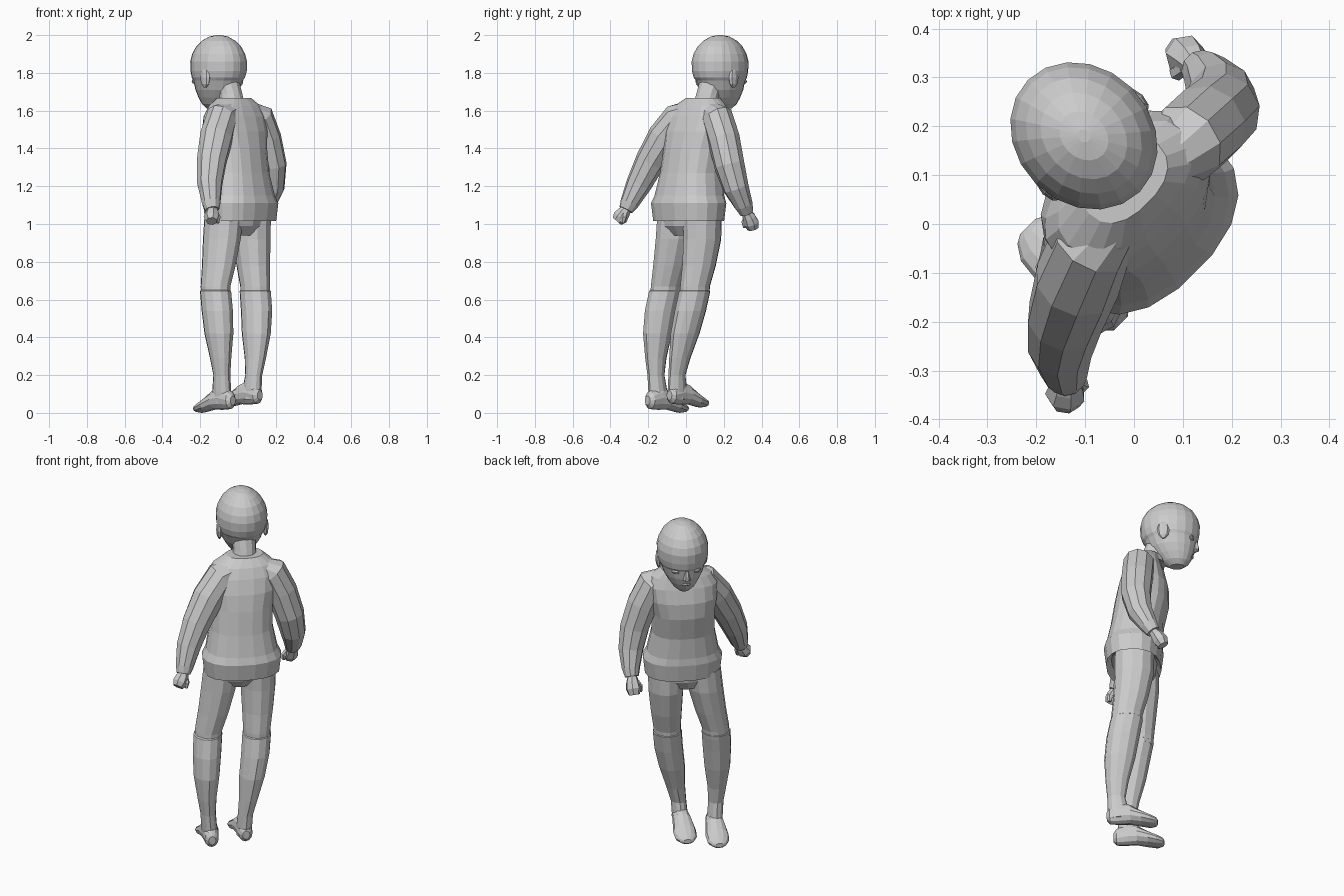
import bpy, bmesh
from math import sin, cos, pi, sqrt
from mathutils import Vector

C = sqrt(0.5)
S = Vector((C, C, 0))      # figure's sideways axis
F = Vector((-C, C, 0))     # direction the figure faces
Z = Vector((0, 0, 1))


def place(s, f, z):
    return S * s + F * f + Z * z


def power(x, e):
    return abs(x) ** e * (1 if x > 0 else -1)


def loft(name, rings, n=12, e=1.0):
    """Skin a list of (centre, axis_u, axis_v) ellipses (e < 1 is boxier) and cap both ends."""
    bm = bmesh.new()
    loops = [[bm.verts.new(c + u * power(cos(2 * pi * i / n), e) + v * power(sin(2 * pi * i / n), e))
              for i in range(n)] for c, u, v in rings]
    for a, b in zip(loops, loops[1:]):
        for i in range(n):
            j = (i + 1) % n
            bm.faces.new((a[i], a[j], b[j], b[i]))
    bm.faces.new(loops[0][::-1])
    bm.faces.new(loops[-1])
    bmesh.ops.recalc_face_normals(bm, faces=bm.faces)
    me = bpy.data.meshes.new(name)
    bm.to_mesh(me)
    bm.free()
    ob = bpy.data.objects.new(name, me)
    bpy.context.collection.objects.link(ob)
    return ob


def stack(name, rows, n=12, e=1.0):
    """Level rings: (side, forward, height, half width, half depth)."""
    return loft(name, [(place(s, f, z), S * a, F * b) for s, f, z, a, b in rows], n, e)


def tube(name, pts, n=10):
    """Round limb along world points (x, y, z, radius)."""
    ps = [Vector(p[:3]) for p in pts]
    rings = []
    for i, p in enumerate(ps):
        t = (ps[min(i + 1, len(ps) - 1)] - ps[max(i - 1, 0)]).normalized()
        u = F.cross(t).normalized()
        rings.append((p, u * pts[i][3], t.cross(u) * pts[i][3]))
    return loft(name, rings, n)


def blob(name, centre, a, b, c):
    """Small ellipsoid with half sizes along side, forward and up."""
    rows = [(-0.97, 0.25), (-0.6, 0.8), (0, 1), (0.6, 0.8), (0.97, 0.25)]
    return loft(name, [(centre + Z * c * h, S * a * r, F * b * r) for h, r in rows], 8)


# Loose top with flared hem
stack("sweater", [
    (.02, .00, 1.05, .16, .12), (.02, .00, 1.015, .205, .148), (.02, .00, 1.11, .216, .160),
    (.02, .005, 1.15, .196, .152), (.02, .02, 1.27, .172, .142), (.025, .045, 1.40, .172, .146),
    (.03, .055, 1.49, .190, .136), (.035, .06, 1.57, .195, .112),
    (.04, .065, 1.625, .165, .09), (.05, .08, 1.668, .10, .07)], 18, 0.85)

# Neck and collar
stack("neck", [(.05, .08, 1.60, .068, .064), (.055, .11, 1.69, .063, .064),
               (.055, .16, 1.79, .068, .078)], 12)
stack("collar", [(.05, .085, 1.63, .105, .088), (.052, .098, 1.668, .076, .073),
                 (.052, .098, 1.655, .055, .055)], 12)

# Head with rounded skull, brow step and narrow chin
stack("head", [
    (.055, .20, 2.00, .012, .014), (.055, .20, 1.992, .045, .055), (.055, .20, 1.97, .080, .097),
    (.055, .20, 1.94, .108, .129), (.055, .20, 1.90, .129, .152), (.055, .20, 1.86, .139, .162),
    (.055, .20, 1.81, .138, .160), (.055, .202, 1.775, .130, .152), (.055, .204, 1.76, .122, .140),
    (.055, .212, 1.71, .104, .124), (.055, .222, 1.67, .082, .100),
    (.055, .232, 1.635, .058, .072), (.055, .238, 1.612, .030, .040)], 20)
for side, label in ((-1, "right"), (1, "left")):
    blob(label + "_ear", place(.055 + side * .126, .175, 1.775), .018, .034, .055)
    blob(label + "_eye", place(.055 + side * .050, .318, 1.755), .030, .018, .016)

# Nose and lips
stack("nose", [(.055, .335, 1.77, .010, .010), (.055, .338, 1.73, .015, .020),
               (.055, .338, 1.708, .021, .020), (.055, .322, 1.698, .012, .010)], 6)
blob("mouth", place(.055, .315, 1.672), .028, .014, .010)

# Sleeves
tube("right_sleeve", [(-.03, .02, 1.60, .055), (-.085, -.035, 1.565, .085), (-.115, -.115, 1.46, .089),
                      (-.140, -.19, 1.33, .080), (-.15, -.25, 1.21, .068),
                      (-.142, -.30, 1.11, .050), (-.137, -.318, 1.075, .038)])
tube("left_sleeve", [(.05, .12, 1.60, .055), (.105, .165, 1.565, .085), (.145, .20, 1.45, .086),
                     (.178, .23, 1.31, .081), (.178, .265, 1.19, .069),
                     (.15, .305, 1.10, .050), (.132, .32, 1.06, .038)])

# Loosely closed hands with thumbs
tube("right_hand", [(-.137, -.31, 1.085, .025), (-.137, -.33, 1.06, .036), (-.140, -.348, 1.035, .042),
                    (-.140, -.366, 1.015, .030)], 7)
tube("right_thumb", [(-.12, -.325, 1.06, .015), (-.108, -.33, 1.035, .017), (-.108, -.335, 1.005, .010)], 6)
tube("left_hand", [(.132, .318, 1.065, .025), (.118, .335, 1.035, .036), (.103, .347, 1.005, .042),
                   (.092, .355, .975, .030)], 7)
tube("left_thumb", [(.105, .32, 1.04, .015), (.088, .31, 1.01, .017), (.082, .312, .98, .010)], 6)

# Hips under the hem
stack("hips", [(.01, .01, 1.08, .17, .12), (.01, .01, .99, .17, .11), (.005, .015, .94, .08, .08)], 12)

# Per leg: trouser, lower leg and foot
trouser = {
    "left": [(.112, .010, 1.04, .098, .110), (.112, .010, .92, .096, .108),
             (.106, -.008, .78, .085, .096), (.098, -.03, .67, .075, .085), (.097, -.032, .625, .074, .084)],
    "right": [(-.090, .018, 1.04, .096, .110), (-.103, .018, .92, .096, .108),
              (-.132, .012, .78, .085, .096), (-.160, .008, .67, .075, .085), (-.163, .005, .625, .074, .084)]}
shin = {
    "left": [(.097, -.03, .66, .060, .070), (.097, -.032, .645, .079, .089), (.086, -.053, .54, .078, .090),
             (.065, -.072, .42, .071, .084), (.042, -.088, .29, .052, .062),
             (.025, -.093, .20, .042, .049), (.020, -.085, .13, .043, .058), (.018, -.08, .07, .040, .055)],
    "right": [(-.163, .008, .66, .060, .070), (-.164, .004, .645, .079, .089), (-.173, -.018, .54, .078, .090),
              (-.178, -.035, .42, .071, .084), (-.178, -.048, .29, .052, .062),
              (-.173, -.052, .20, .042, .049), (-.166, -.044, .11, .043, .058), (-.163, -.04, .05, .040, .055)]}
# Foot sections: forward, half width, top, sole
foot = [(-.140, .020, .090, .040), (-.122, .038, .115, .020), (-.060, .046, .145, .016),
        (-.010, .053, .125, .018), (.050, .063, .082, .008),
        (.095, .059, .058, .000), (.125, .040, .045, .003), (.135, .022, .035, .010)]
for label, s0, drift, f0, lift in (("left", .017, -.02, -.005, .028), ("right", -.160, .02, .015, .0)):
    stack(label + "_trouser_leg", trouser[label], 12)
    stack(label + "_lower_leg", shin[label], 12)
    loft(label + "_foot", [(place(s0 + drift * f, f0 + f, (t + b) / 2 + lift), S * w, Z * (t - b) / 2)
                           for f, w, t, b in foot], 12)
